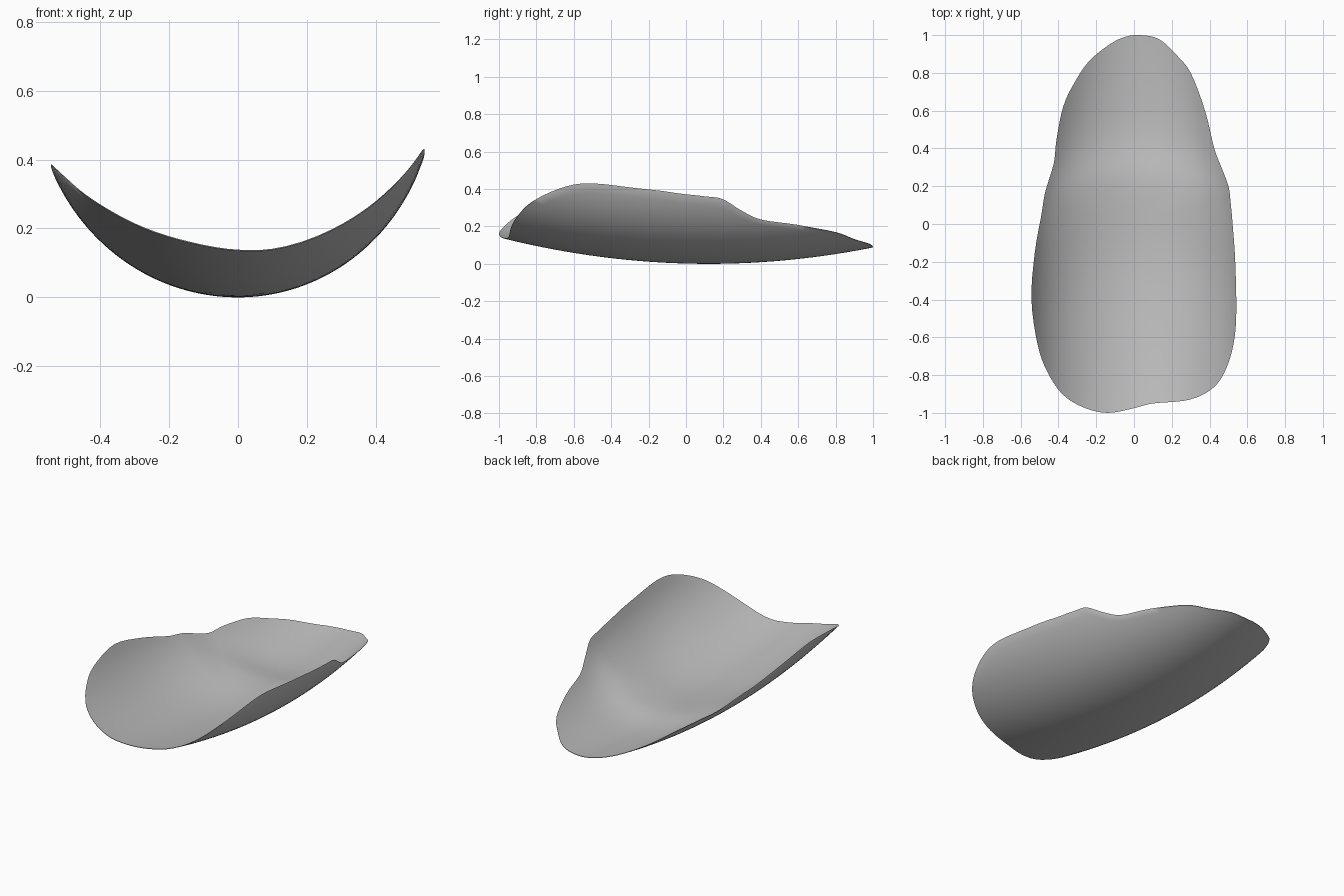
import bpy, bmesh, math
from mathutils import Vector

cube = bpy.data.objects.get("Cube")
if cube:
    bpy.data.objects.remove(cube, do_unlink=True)

RINGS, STEPS = 28, 4

# Plan outline, clockwise from the toe
OUTLINE = [Vector(p) for p in (
    (.03, 1), (.13, .98), (.22, .9), (.3, .8), (.376, .6), (.425, .4), (.463, .3),
    (.5, .2), (.513, .1), (.522, 0), (.536, -.2), (.541, -.5), (.517, -.68),
    (.46, -.82), (.38, -.895), (.27, -.935), (.1, -.95), (0, -.975), (-.14, -1),
    (-.27, -.97), (-.38, -.9), (-.46, -.78), (-.51, -.64), (-.543, -.4),
    (-.525, -.15), (-.49, .05), (-.47, .17), (-.425, .32), (-.41, .45),
    (-.375, .62), (-.32, .74), (-.24, .86), (-.13, .95), (-.05, .99))]


def smooth_loop(points, steps):
    """Closed smooth curve through the points."""
    result = []
    count = len(points)
    for i in range(count):
        a, b, c, d = (points[(i + k - 1) % count] for k in range(4))
        for j in range(steps):
            t = j / steps
            result.append(b + (c - a) * t / 2
                          + (a * 2 - b * 5 + c * 4 - d) * t * t / 2
                          + (b * 3 - a - c * 3 + d) * t ** 3 / 2)
    return result


def underside(x, y):
    """Rockered trough, tighter towards the toe and on the left side."""
    radius = (.573 if x > 0 else .595) - .073 * max(0, y + .5) ** 2
    return radius - math.sqrt(radius ** 2 - x * x) + .113 * (y - .12) ** 2


def thickness(x, y, s):
    """Padded middle and a curved cross ridge, feathered at the rim."""
    crest = .22 - .4 * x * x
    width = .18 if y > crest else .3
    ridge = math.exp(-((y - crest) / width) ** 2)
    return .003 + (1 - s ** 2) * .045 + (1 - s ** 4) * .03 * ridge


def add_skin(bm, loop, top):
    """One face of the shell as concentric rings; returns its outer ring."""
    def vert(p, s):
        x, y = p.x * s, p.y * s
        z = underside(x, y) + (thickness(x, y, s) if top else 0)
        return bm.verts.new((x, y, z))

    centre = vert(Vector((0, 0)), 0)
    previous = None
    count = len(loop)
    for r in range(1, RINGS + 1):
        ring = [vert(p, r / RINGS) for p in loop]
        for i in range(count):
            j = (i + 1) % count
            if previous is None:
                bm.faces.new([centre, ring[i], ring[j]])
            else:
                bm.faces.new([previous[i], ring[i], ring[j], previous[j]])
        previous = ring
    return previous


# Shell: underside, top skin and the narrow rim between them
bm = bmesh.new()
loop = smooth_loop(OUTLINE, STEPS)
low = add_skin(bm, loop, False)
high = add_skin(bm, loop, True)
for i in range(len(loop)):
    j = (i + 1) % len(loop)
    bm.faces.new([low[i], high[i], high[j], low[j]])
bmesh.ops.recalc_face_normals(bm, faces=bm.faces)
mesh = bpy.data.meshes.new("insole_shell")
bm.to_mesh(mesh)
bm.free()
shell = bpy.data.objects.new("insole_shell", mesh)
bpy.context.collection.objects.link(shell)

# Plain grey
grey = bpy.data.materials.new("plain_grey")
grey.use_nodes = True
colour = (.53, .53, .53, 1)
grey.diffuse_color = colour
grey.node_tree.nodes["Principled BSDF"].inputs["Base Color"].default_value = colour
mesh.materials.append(grey)

bpy.context.view_layer.objects.active = shell
shell.select_set(True)
bpy.ops.object.shade_smooth_by_angle(angle=math.radians(40))
